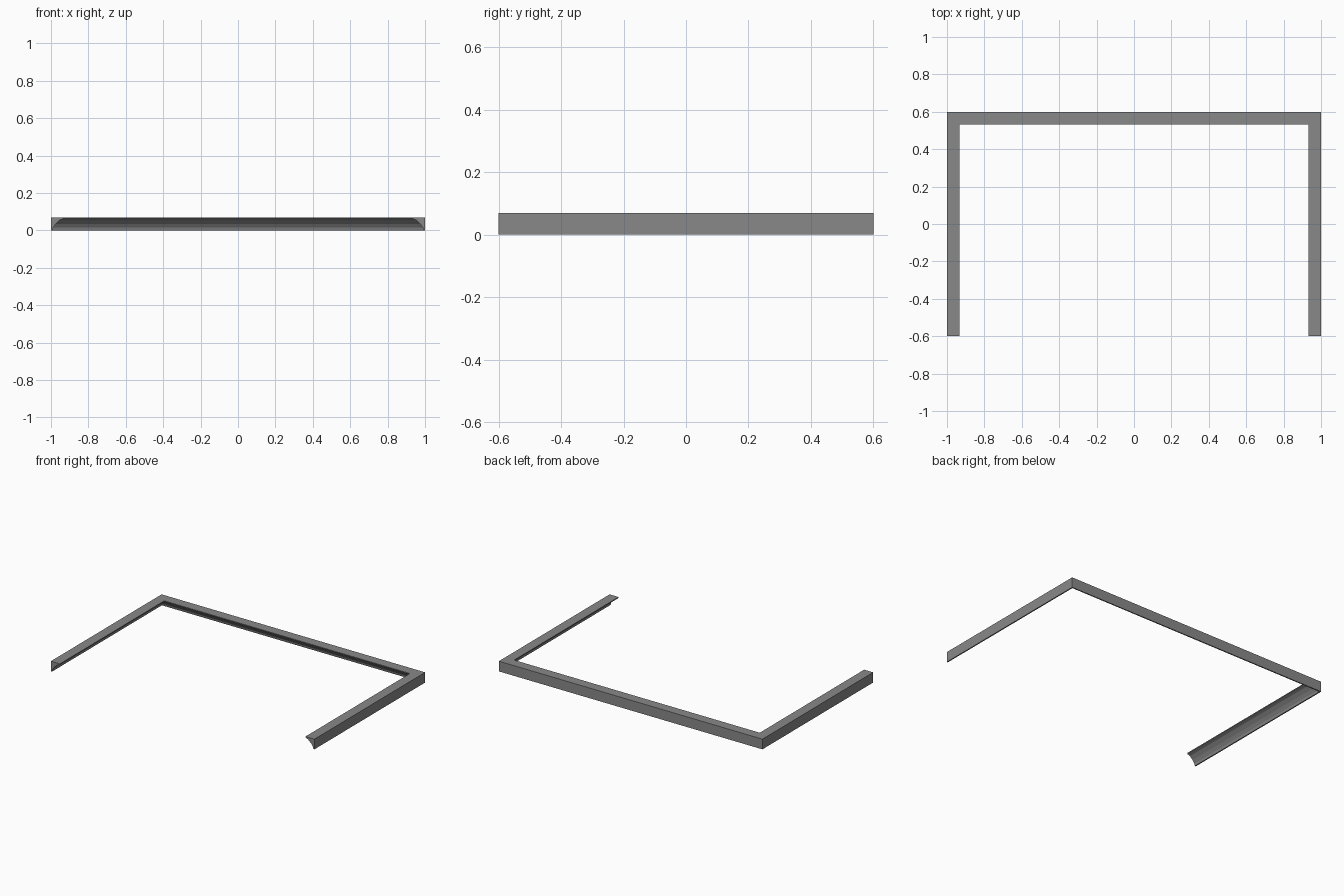
import bpy
import bmesh

cube = bpy.data.objects.get("Cube")
if cube:
    bpy.data.objects.remove(cube, do_unlink=True)

grey = bpy.data.materials.new("mid grey")
grey.use_nodes = True
colour = (0.25, 0.25, 0.25, 1)
grey.diffuse_color = colour
grey.node_tree.nodes["Principled BSDF"].inputs["Base Color"].default_value = colour

# Cove moulding section: (distance inward from the wall, height)
SECTION = [(0, 0), (0.008, 0), (0.012, 0.015), (0.026, 0.035),
           (0.048, 0.055), (0.068, 0.063), (0.068, 0.07), (0, 0.07)]
HALF_X, HALF_Y = 1.0, 0.6


def ring(bm, side, y, follow):
    """One copy of the section; follow mitres it at a back corner."""
    return [bm.verts.new((side * (HALF_X - d), y - d * follow, z))
            for d, z in SECTION]


# Sweep the section round three walls with mitred corners
bm = bmesh.new()
rings = [ring(bm, -1, -HALF_Y, 0), ring(bm, -1, HALF_Y, 1),
         ring(bm, 1, HALF_Y, 1), ring(bm, 1, -HALF_Y, 0)]
count = len(SECTION)
for a, b in zip(rings, rings[1:]):
    for i in range(count):
        j = (i + 1) % count
        bm.faces.new((a[i], a[j], b[j], b[i]))

# Cut ends
bm.faces.new(rings[0])
bm.faces.new(rings[-1])
bmesh.ops.recalc_face_normals(bm, faces=bm.faces)

mesh = bpy.data.meshes.new("cornice_moulding")
bm.to_mesh(mesh)
bm.free()
mesh.materials.append(grey)
moulding = bpy.data.objects.new("cornice_moulding", mesh)
bpy.context.collection.objects.link(moulding)
